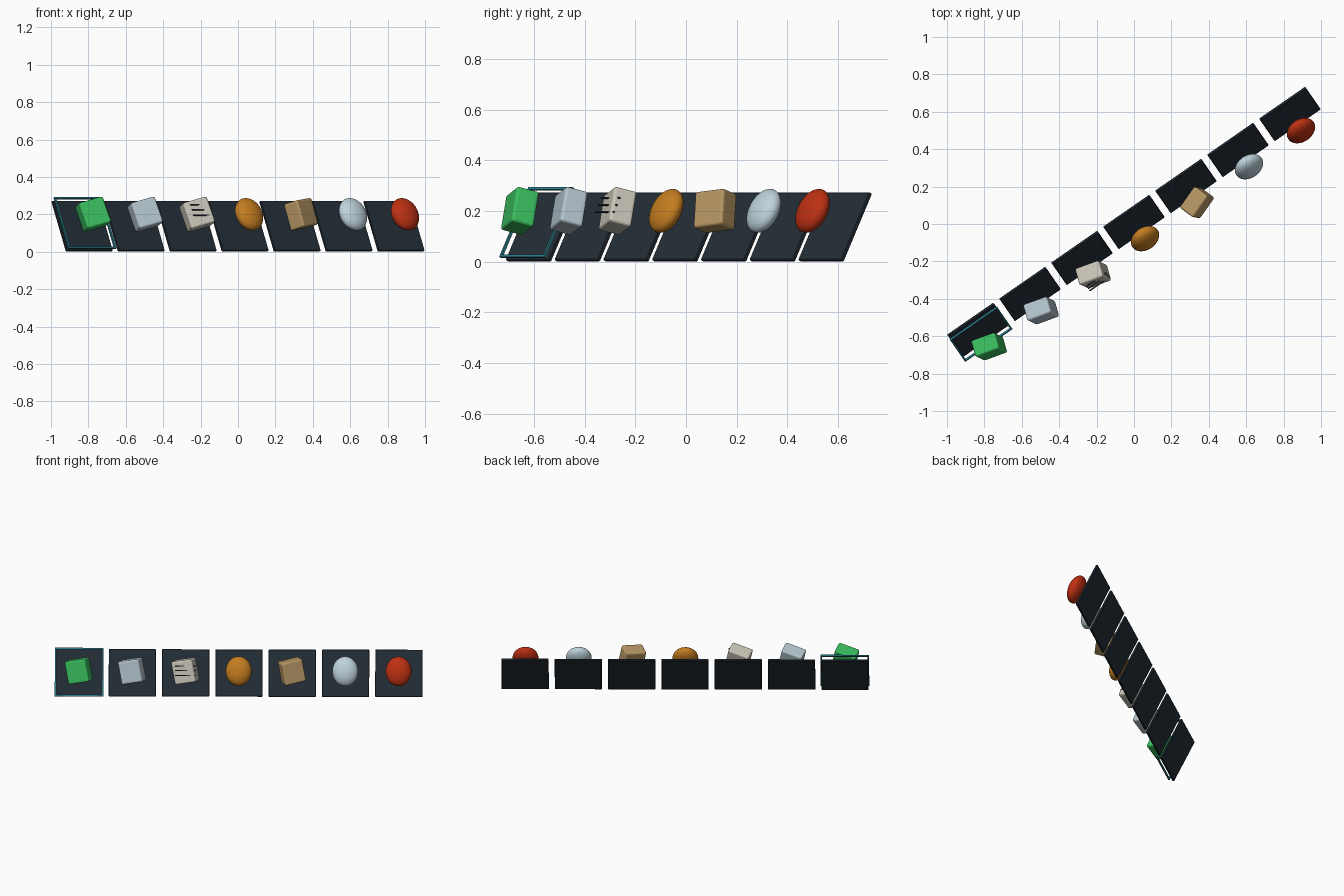
import bpy, bmesh, math
from mathutils import Matrix, Vector, Euler

if "Cube" in bpy.data.objects:
    bpy.data.objects.remove(bpy.data.objects["Cube"])

# Leaning frame: local x runs along the bar, local y up the tiles, local z out of the tile faces
ROW = Matrix.Rotation(math.radians(34.7), 4, 'Z') @ Matrix.Rotation(math.radians(63), 4, 'X')
MIDDLE = Vector((0, 0.011, 0.137))
PITCH = 0.338
TILE = 0.30


def material(name, r, g, b):
    lin = [(c / 255 / 12.92) if c < 10 else ((c / 255 + 0.055) / 1.055) ** 2.4 for c in (r, g, b)]
    m = bpy.data.materials.new(name)
    m.diffuse_color = (*lin, 1)
    m.use_nodes = True
    m.node_tree.nodes["Principled BSDF"].inputs["Base Color"].default_value = m.diffuse_color
    return m


SLATE = material("dark slate", 36, 46, 55)
TEAL = material("teal", 44, 128, 142)
GREEN = material("green", 58, 192, 95)
SILVER = material("pale silver", 182, 199, 208)
CREAM = material("cream grey", 206, 200, 186)
ORANGE = material("orange", 196, 124, 32)
TAN = material("tan", 186, 153, 102)
ICE = material("ice white", 190, 210, 219)
RED = material("red", 188, 48, 18)
INK = material("dark ink", 52, 58, 64)


def place(name, bm, mat, slot, offset, turn=(0, 0, 0)):
    """Put a mesh on a slot, in the local frame of the leaning row."""
    me = bpy.data.meshes.new(name)
    bm.to_mesh(me)
    bm.free()
    me.materials.append(mat)
    ob = bpy.data.objects.new(name, me)
    bpy.context.collection.objects.link(ob)
    spin = Euler([math.radians(a) for a in turn]).to_matrix().to_4x4()
    # Euler order Z first, then Y, then X
    spin = (Matrix.Rotation(math.radians(turn[0]), 4, 'X')
            @ Matrix.Rotation(math.radians(turn[1]), 4, 'Y')
            @ Matrix.Rotation(math.radians(turn[2]), 4, 'Z'))
    local = Matrix.Translation(Vector(((slot - 3) * PITCH, 0, 0)) + Vector(offset))
    ob.matrix_world = Matrix.Translation(MIDDLE) @ ROW @ local @ spin
    return ob


def box(name, size, mat, slot, offset, turn=(0, 0, 0), bevel=0.0, segments=2):
    bm = bmesh.new()
    bmesh.ops.create_cube(bm, size=1)
    bmesh.ops.scale(bm, vec=size, verts=bm.verts)
    if bevel:
        bmesh.ops.bevel(bm, geom=bm.edges[:], offset=bevel, segments=segments,
                        profile=0.5, affect='EDGES')
    return place(name, bm, mat, slot, offset, turn)


def ellipsoid(name, radii, mat, slot, offset):
    bm = bmesh.new()
    bmesh.ops.create_uvsphere(bm, u_segments=32, v_segments=20, radius=1)
    bmesh.ops.rotate(bm, matrix=Matrix.Rotation(math.pi / 2, 3, 'X'), verts=bm.verts)
    bmesh.ops.scale(bm, vec=radii, verts=bm.verts)
    for f in bm.faces:
        f.smooth = True
    return place(name, bm, mat, slot, offset)


# Seven thin backing tiles
for i in range(7):
    box(f"slot_tile_{i + 1}", (TILE, TILE, 0.015), SLATE, i, (0, 0, 0), bevel=0.003, segments=1)

# Selection frame floating in front of the first tile
OUT, BAR, LIFT = 0.308, 0.010, 0.032
EDGE = (OUT - BAR) / 2
for s, side in ((-1, "lower"), (1, "upper")):
    box(f"selection_{side}_bar", (OUT, BAR, BAR), TEAL, 0, (0, 0.003 + s * EDGE, LIFT))
for s, side in ((-1, "left"), (1, "right")):
    box(f"selection_{side}_bar", (BAR, OUT - 2 * BAR, BAR), TEAL, 0, (s * EDGE, 0.003, LIFT))

# Rounded blocks, each turned on its tile
ITEM = (-0.002, 0.008, 0.124)
BLOCK = (0.14, 0.148, 0.094)
for name, mat, slot, yaw in (("green_block", GREEN, 0, -18), ("silver_block", SILVER, 1, -18),
                             ("cream_block", CREAM, 2, -18), ("tan_block", TAN, 4, 18)):
    box(name, BLOCK, mat, slot, ITEM, (12, yaw, 11), bevel=0.011, segments=3)

# Three dark strips across the cream block
for k in (-1, 0, 1):
    box(f"block_strip_{k + 2}", (0.13, 0.006, 0.006), INK, 2,
        (ITEM[0], ITEM[1] + k * 0.031, ITEM[2] + 0.052))

# Smooth flattened ovals
for name, mat, slot in (("orange_oval", ORANGE, 3), ("ice_oval", ICE, 5), ("red_oval", RED, 6)):
    ellipsoid(name, (0.082, 0.094, 0.048), mat, slot, ITEM)
